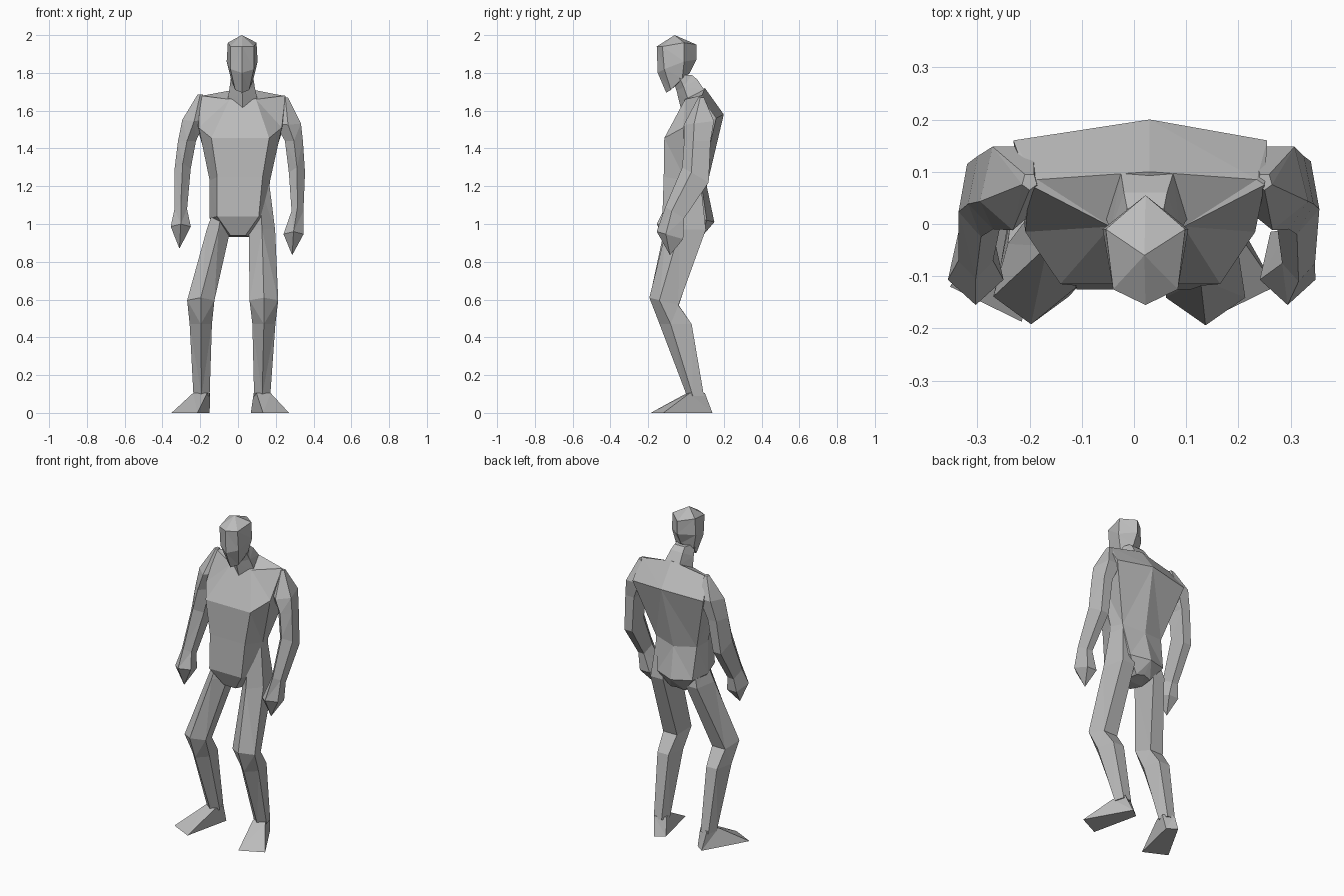
import bpy
import bmesh
from math import sin, cos, radians
from mathutils import Vector

if "Cube" in bpy.data.objects:
    bpy.data.objects.remove(bpy.data.objects["Cube"], do_unlink=True)

grey = bpy.data.materials.new("plain_grey")
grey.use_nodes = True
colour = (0.5, 0.5, 0.5, 1)
grey.diffuse_color = colour
grey.node_tree.nodes["Principled BSDF"].inputs["Base Color"].default_value = colour


def loft(name, rings):
    """Skin a stack of rings; a one-point last ring makes a pointed end."""
    bm = bmesh.new()
    loops = [[bm.verts.new(p) for p in ring] for ring in rings]
    for low, high in zip(loops, loops[1:]):
        count = len(low)
        for i in range(count):
            j = (i + 1) % count
            if len(high) == 1:
                bm.faces.new((low[i], low[j], high[0]))
            else:
                bm.faces.new((low[i], low[j], high[j], high[i]))
    for end in (loops[0], loops[-1]):
        if len(end) > 2:
            bm.faces.new(end)
    bmesh.ops.triangulate(bm, faces=bm.faces[:])
    bmesh.ops.recalc_face_normals(bm, faces=bm.faces[:])
    mesh = bpy.data.meshes.new(name)
    bm.to_mesh(mesh)
    bm.free()
    mesh.materials.append(grey)
    obj = bpy.data.objects.new(name, mesh)
    bpy.context.collection.objects.link(obj)
    return obj


def limb_ring(x, y, z, width, depth, tilt=0.0):
    """Five-sided section with a ridge at the front; tilt lifts its back edge."""
    points = []
    for step in range(5):
        angle = radians(72 * step - 90)
        across, along = cos(angle), sin(angle)
        if along > 0.5:
            along = 1.0
        points.append(Vector((x + width * across, y + depth * along, z + tilt * along)))
    return points


def body_ring(centre, front, side, back, spine):
    """Symmetric section from front, side and back corners plus the spine point."""
    half = [front, side, back]
    left = [Vector((centre + w, y, z)) for w, y, z in half]
    right = [Vector((centre - w, y, z)) for w, y, z in reversed(half)]
    return left + [Vector(spine)] + right


# Torso from hem to collar
hem = body_ring(0, (0.11, -0.125, 1.04), (0.15, 0.0, 1.03), (0.12, 0.11, 1.02), (0, 0.15, 1.01))
waist = body_ring(0.01, (0.12, -0.118, 1.25), (0.16, 0.0, 1.23), (0.14, 0.08, 1.22), (0.01, 0.11, 1.2))
chest = body_ring(0.012, (0.153, -0.115, 1.455), (0.22, -0.015, 1.51), (0.243, 0.16, 1.56), (0.03, 0.2, 1.58))
collar = body_ring(0.025, (0.07, -0.005, 1.66), (0.225, 0.075, 1.68), (0.21, 0.085, 1.68), (0.03, 0.1, 1.72))
loft("torso", [hem, waist, chest, collar])

# Pelvis tapering to the crotch
crotch = body_ring(0, (0.04, -0.08, 0.94), (0.06, 0.0, 0.93), (0.05, 0.08, 0.93), (0, 0.09, 0.94))
loft("pelvis", [crotch, hem])

# Neck leaning forward
loft("neck", [
    limb_ring(0.025, 0.035, 1.66, 0.085, 0.062, 0.05),
    limb_ring(0.022, 0.005, 1.735, 0.07, 0.055, 0.03),
    limb_ring(0.022, -0.025, 1.79, 0.06, 0.055),
])


# Head: six corners around, with a ridge down the face
def head_ring(nose, cheek, temple, rear):
    right = [(-w, y, z) for w, y, z in (temple, cheek)]
    points = [(0, *nose), cheek, temple, (0, *rear), *right]
    return [Vector((x + 0.022, y, z)) for x, y, z in points]


loft("head", [
    head_ring((-0.105, 1.695), (0.037, -0.08, 1.71), (0.06, -0.02, 1.77), (0.02, 1.8)),
    head_ring((-0.15, 1.8), (0.062, -0.115, 1.82), (0.082, -0.01, 1.86), (0.055, 1.87)),
    head_ring((-0.155, 1.94), (0.062, -0.125, 1.94), (0.076, -0.01, 1.96), (0.055, 1.95)),
    [Vector((0.02, -0.06, 2.0))],
])

# Legs: buried top, hip, knee, calf, ankle
legs = {
    "right": [(-0.085, 0.0, 1.08, 0.045, 0.08), (-0.103, -0.01, 0.97, 0.066, 0.105),
              (-0.197, -0.115, 0.59, 0.076, 0.077, -0.02),
              (-0.197, -0.055, 0.47, 0.062, 0.085), (-0.193, 0.05, 0.09, 0.045, 0.045)],
    "left": [(0.115, 0.01, 1.2, 0.055, 0.07), (0.127, 0.0, 0.97, 0.073, 0.105),
             (0.137, -0.117, 0.59, 0.08, 0.077, -0.02),
             (0.137, -0.055, 0.47, 0.064, 0.085), (0.128, 0.05, 0.09, 0.045, 0.045)],
}
for side, sections in legs.items():
    loft(side + "_leg", [limb_ring(*s) for s in sections])

# Arms: shoulder, upper arm, elbow, wrist
arms = {
    "right": [(-0.2, 0.08, 1.685, 0.015, 0.015), (-0.232, 0.068, 1.555, 0.066, 0.08, 0.01),
              (-0.27, 0.06, 1.44, 0.05, 0.07), (-0.293, 0.045, 1.28, 0.045, 0.07, -0.04),
              (-0.303, -0.055, 1.07, 0.035, 0.05, -0.03)],
    "left": [(0.25, 0.08, 1.67, 0.015, 0.015), (0.265, 0.068, 1.535, 0.072, 0.08, 0.01),
             (0.296, 0.06, 1.44, 0.05, 0.07), (0.312, 0.05, 1.26, 0.045, 0.07, -0.04),
             (0.315, -0.06, 1.06, 0.033, 0.05, -0.03)],
}
for side, sections in arms.items():
    loft(side + "_arm", [limb_ring(*s) for s in sections])

# Hands widen past the wrist and end in a point
hands = {"right": (-0.303, 0.98, 0.87), "left": (0.294, 0.94, 0.835)}
for side, (x, palm, tip) in hands.items():
    loft(side + "_hand", [
        limb_ring(*arms[side][-1]),
        limb_ring(x, -0.085, palm, 0.056, 0.07, -0.02),
        [Vector((x - 0.007, -0.085, tip))],
    ])

# Feet: wedges turned outward, from the ankle down to the sole
sole = [(0.157, -0.12), (0.02, -0.187), (-0.045, 0.1), (0.01, 0.14)]
ankle = [(0.045, 0.02), (-0.03, 0.005), (-0.045, 0.07), (0.02, 0.1)]
for side, sign, x in (("right", -1, -0.195), ("left", 1, 0.113)):
    top_x = legs[side][-1][0]
    bottom = [Vector((x + sign * a, b, 0)) for a, b in sole]
    top = [Vector((top_x + sign * a, b, 0.105)) for a, b in ankle]
    loft(side + "_foot", [bottom, top])
